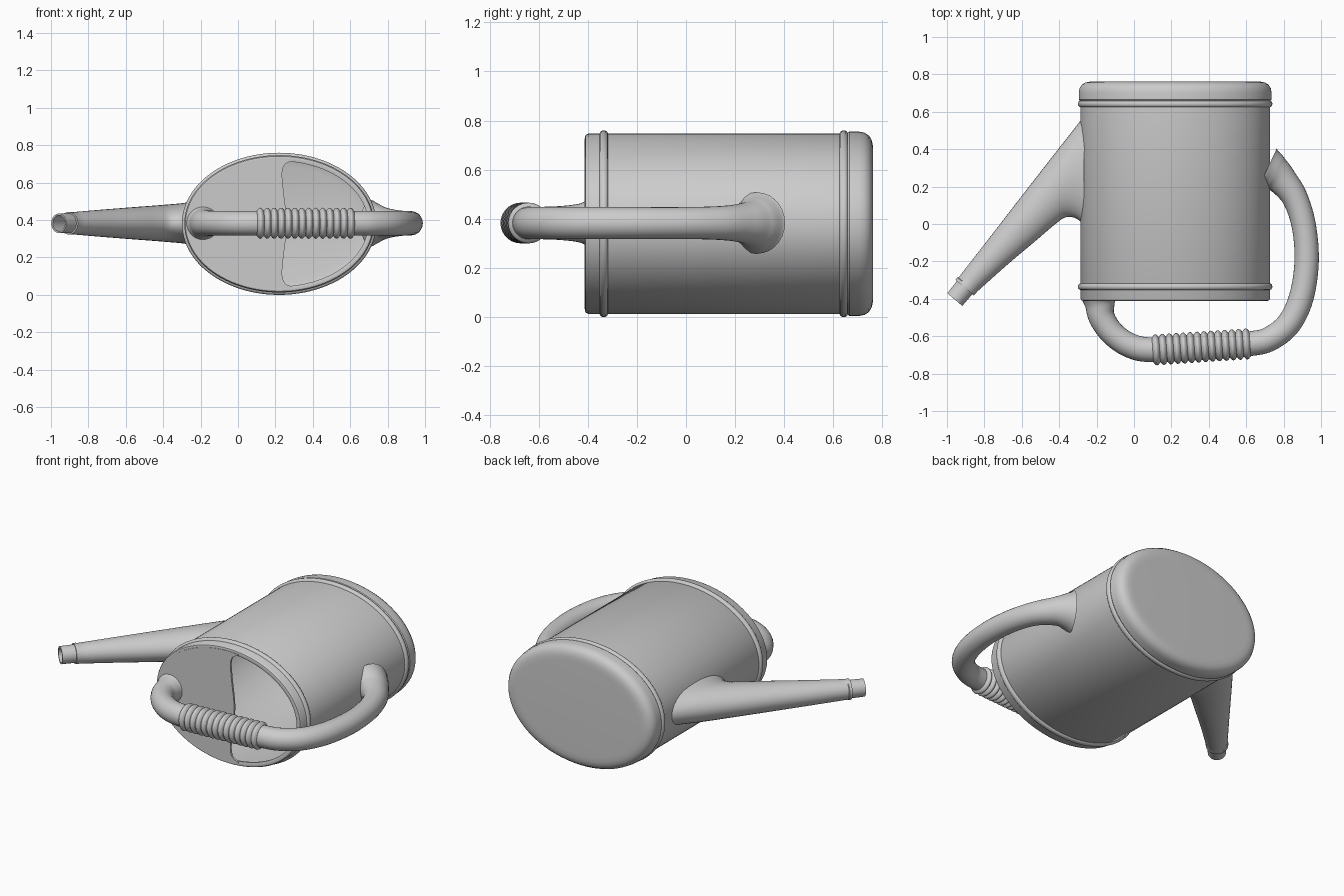
import bpy, bmesh, math
from mathutils import Vector

if "Cube" in bpy.data.objects:
    bpy.data.objects.remove(bpy.data.objects["Cube"])

CX, CZ = 0.22, 0.38          # body axis
AX, AZ = 0.507, 0.367        # body half width and height
HZ = 0.383                   # height of spout and handle plane


def finish(name, bm, angle=35):
    bmesh.ops.recalc_face_normals(bm, faces=bm.faces)
    me = bpy.data.meshes.new(name)
    bm.to_mesh(me)
    bm.free()
    ob = bpy.data.objects.new(name, me)
    bpy.context.collection.objects.link(ob)
    bpy.ops.object.select_all(action='DESELECT')
    ob.select_set(True)
    bpy.context.view_layer.objects.active = ob
    bpy.ops.object.shade_smooth_by_angle(angle=math.radians(angle))
    return ob


def loft(name, rings, cap_start=True, cap_end=True, closed=False):
    bm = bmesh.new()
    vs = [[bm.verts.new(p) for p in r] for r in rings]
    n = len(vs[0])
    pairs = list(zip(vs, vs[1:])) + ([(vs[-1], vs[0])] if closed else [])
    for a, b in pairs:
        for i in range(n):
            j = (i + 1) % n
            bm.faces.new((a[i], a[j], b[j], b[i]))
    if cap_start and not closed:
        bm.faces.new(vs[0])
    if cap_end and not closed:
        bm.faces.new(vs[-1])
    return finish(name, bm)


def smooth(rows, steps=6):
    """Catmull-Rom through rows of numbers."""
    out = []
    for k in range(len(rows) - 1):
        p = [rows[max(k - 1, 0)], rows[k], rows[k + 1], rows[min(k + 2, len(rows) - 1)]]
        for s in range(steps):
            t = s / steps
            out.append([0.5 * (2 * b + (c - a) * t + (2 * a - 5 * b + 4 * c - d) * t * t
                               + (3 * b - a - 3 * c + d) * t ** 3) for a, b, c, d in zip(*p)])
    return out + [list(rows[-1])]


def body_ring(offset, y, n=96):
    return [(CX + (AX + offset) * math.cos(2 * math.pi * i / n), y,
             CZ + (AZ + offset) * math.sin(2 * math.pi * i / n)) for i in range(n)]


def tube(name, rows, n=28):
    """rows: x, y, radius; path lies in the plane z = HZ."""
    rings = []
    for k, (x, y, r) in enumerate(rows):
        a, b = rows[max(k - 1, 0)], rows[min(k + 1, len(rows) - 1)]
        t = Vector((b[0] - a[0], b[1] - a[1])).normalized()
        rings.append([(x - t.y * r * math.cos(u), y + t.x * r * math.cos(u), HZ + r * math.sin(u))
                      for u in (2 * math.pi * i / n for i in range(n))])
    return loft(name, rings)


# body: inner floor and wall, rim flange, outer wall, rounded base
profile = [(-0.06, 0.745), (-0.025, 0.735), (-0.013, 0.70), (-0.013, -0.395), (-0.032, -0.397),
           (-0.032, -0.407), (-0.016, -0.412), (-0.006, -0.409), (0, -0.398), (0, 0.655),
           (0.008, 0.665), (0.008, 0.705), (0.004, 0.727), (-0.008, 0.745), (-0.026, 0.756),
           (-0.05, 0.761), (-0.08, 0.762)]
loft("body", [body_ring(o, y) for o, y in profile])

# raised bands around both ends
for name, y0 in (("top_band", -0.335), ("base_band", 0.642)):
    loft(name, [body_ring(0.013 * math.cos(a), y0 + 0.017 * math.sin(a))
                for a in (2 * math.pi * i / 12 for i in range(12))], closed=True)

# half lid covering the spout side of the open end
edge = smooth([(0.29, 0.335), (0.252, 0.318), (0.236, 0.27), (0.245, 0.16), (0.262, 0.0),
               (0.245, -0.16), (0.236, -0.27), (0.252, -0.318), (0.29, -0.335)], 4)
arc = []
sx, sz = AX - 0.02, AZ - 0.02
a0 = math.acos((0.29 - CX) / sx)
for i in range(49):
    a = -a0 - (2 * math.pi - 2 * a0) * i / 48
    arc.append((CX + sx * math.cos(a), sz * math.sin(a)))
outline = [(x, CZ + z) for x, z in edge + arc]
loft("lid", [[(x, y, z) for x, z in outline] for y in (-0.400, -0.413)])

# handle
handle = smooth([(-0.185, -0.395, 0.10), (-0.183, -0.43, 0.08), (-0.172, -0.50, 0.07),
                 (-0.115, -0.585, 0.066), (-0.02, -0.65, 0.066), (0.10, -0.673, 0.066),
                 (0.36, -0.66, 0.066), (0.62, -0.64, 0.066), (0.73, -0.612, 0.066),
                 (0.83, -0.53, 0.066), (0.895, -0.39, 0.066), (0.923, -0.20, 0.065),
                 (0.908, -0.01, 0.065), (0.86, 0.14, 0.069), (0.79, 0.235, 0.082),
                 (0.745, 0.272, 0.103), (0.71, 0.29, 0.125)])
tube("handle", handle)

# ribbed grip
ribs, per = 14, 8
grip = []
for i in range(ribs * per + 1):
    t = i / (ribs * per)
    wave = abs(math.sin(math.pi * ribs * t))
    grip.append((0.10 + 0.52 * t, -0.674 + 0.034 * t, 0.067 + 0.016 * wave))
tube("grip", grip)

# spout: bore, narrow nozzle, collar, then a cone flaring into the body
# each section: upper edge x, y, lower edge x, y, half height
tip = [(-0.875, -0.225, -0.805, -0.285, 0.045), (-0.990, -0.377, -0.925, -0.432, 0.043),
       (-0.998, -0.370, -0.918, -0.438, 0.052), (-0.947, -0.305, -0.864, -0.375, 0.053),
       (-0.955, -0.299, -0.856, -0.382, 0.060), (-0.945, -0.286, -0.845, -0.370, 0.061)]
cone = smooth([(-0.939, -0.287, -0.840, -0.363, 0.059), (-0.77, -0.07, -0.68, -0.22, 0.073),
               (-0.60, 0.15, -0.52, -0.085, 0.086), (-0.46, 0.33, -0.42, 0.0, 0.095),
               (-0.37, 0.445, -0.365, 0.036, 0.101), (-0.31, 0.522, -0.31, 0.03, 0.106),
               (-0.265, 0.58, -0.268, -0.005, 0.112)], 5)
rings = []
for ux, uy, lx, ly, h in tip + cone:
    mx, my, dx, dy = (ux + lx) / 2, (uy + ly) / 2, (ux - lx) / 2, (uy - ly) / 2
    rings.append([(mx + dx * math.cos(a), my + dy * math.cos(a), HZ + h * math.sin(a))
                  for a in (2 * math.pi * i / 32 for i in range(32))])
loft("spout", rings)
